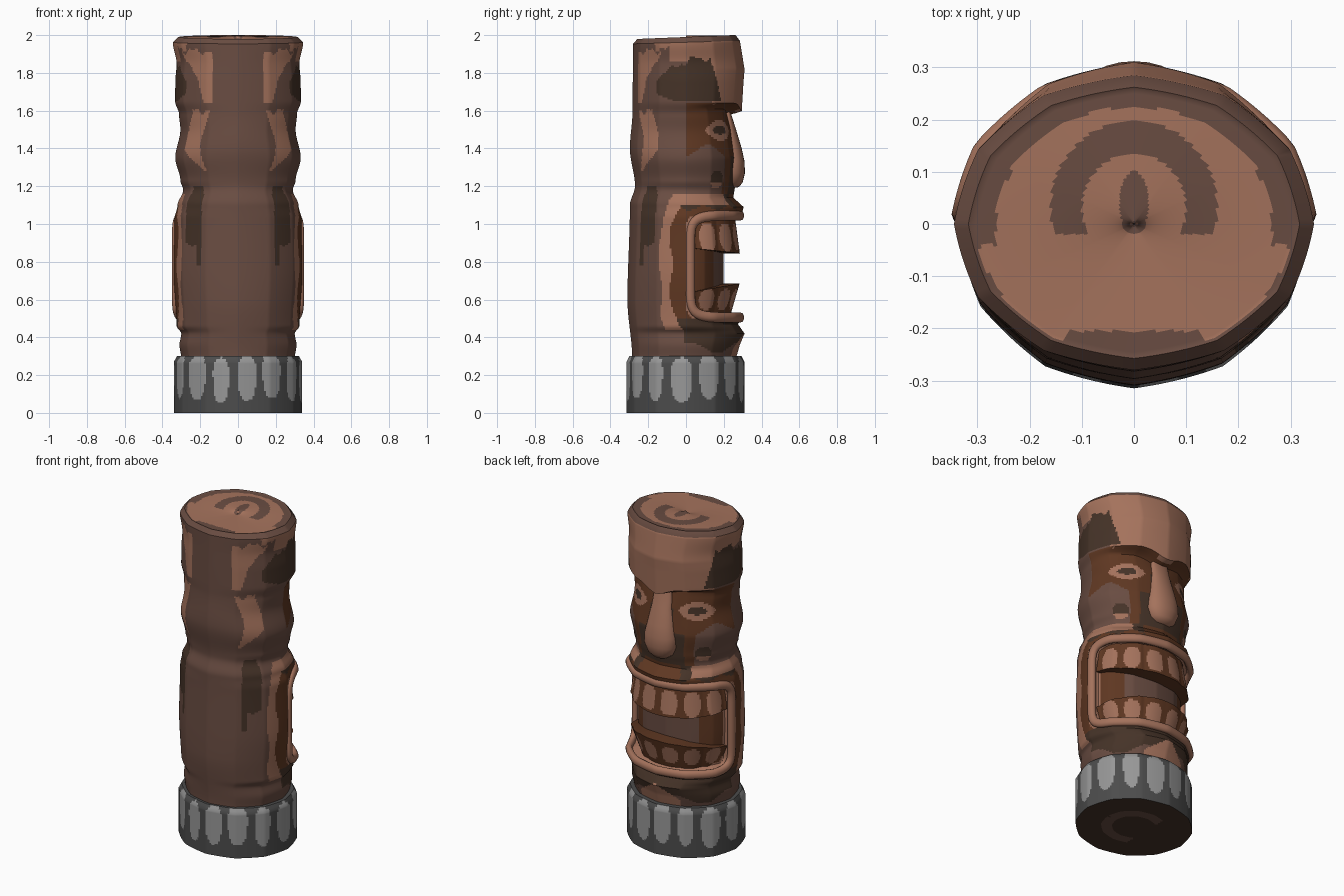
import bpy, bmesh, math
from math import sin, cos, pi, radians, degrees, atan2, hypot, exp

if "Cube" in bpy.data.objects:
    bpy.data.objects.remove(bpy.data.objects["Cube"])

def mat(name, r, g, b):
    m = bpy.data.materials.new(name)
    m.diffuse_color = (r, g, b, 1)
    m.use_nodes = True
    m.node_tree.nodes["Principled BSDF"].inputs["Base Color"].default_value = m.diffuse_color
    return m

MATS = [mat("light_wood", .375, .17, .108), mat("mid_wood", .142, .073, .054),
        mat("dark_wood", .060, .033, .021), mat("rust_wood", .115, .039, .016),
        mat("light_stone", .31, .31, .31), mat("dark_stone", .072, .072, .072)]
LIGHT, MID, DARK, RUST, STONE, STONE_D = range(6)

def grid(name, rows, rule, wrap=False, angle=40):
    """Skin of closed loops; rule(centre, normal) gives each face its colour."""
    n, bm = len(rows[0]), bmesh.new()
    vs = [[bm.verts.new(p) for p in r] for r in rows]
    for i in range(len(rows) if wrap else len(rows) - 1):
        a, b = vs[i], vs[(i + 1) % len(rows)]
        for j in range(n):
            k = (j + 1) % n
            bm.faces.new((a[j], a[k], b[k], b[j]))
    bmesh.ops.remove_doubles(bm, verts=bm.verts[:], dist=1e-5)
    bmesh.ops.recalc_face_normals(bm, faces=bm.faces[:])
    bm.normal_update()
    for f in bm.faces:
        f.smooth = True
        f.material_index = rule(f.calc_center_median(), f.normal)
    me = bpy.data.meshes.new(name)
    bm.to_mesh(me)
    bm.free()
    me.set_sharp_from_angle(angle=radians(angle))
    for m in MATS:
        me.materials.append(m)
    bpy.context.collection.objects.link(bpy.data.objects.new(name, me))

def lerp(table, z, ease=True):
    for (z0, v0), (z1, v1) in zip(table, table[1:]):
        if z <= z1:
            t = max(0, (z - z0) / (z1 - z0))
            return v0 + (v1 - v0) * (t * t * (3 - 2 * t) if ease else t)
    return table[-1][1]

def twelve(t):
    """Point of a softened unit twelve-sided polygon."""
    k = cos(pi / 12) / cos(t % (pi / 6) - pi / 12)
    k = 1 + (k - 1) * .55
    return k * cos(t), k * sin(t)

def face_angle(c):
    """Degrees away from the middle of the carved face (+y)."""
    return degrees(atan2(abs(c.x) / .33, c.y / .295))

def mouth_dist(f, z):
    """Signed distance to the rounded mouth outline on the unrolled surface."""
    qx, qz = abs(f) * .0056 - .405, abs(z - .775) - .20
    return hypot(max(qx, 0), max(qz, 0)) + min(max(qx, qz), 0) - .07

def brow_dip(f):
    return .045 * exp(-(f / 15) ** 2)

# --- carved trunk -----------------------------------------------------------
SIDE = [(.29, .30), (.36, .31), (.42, .30), (.46, .325), (.75, .34), (1.03, .335),
        (1.10, .32), (1.18, .29), (1.23, .305), (1.35, .332), (1.5, .305), (1.58, .312),
        (1.65, .333), (1.75, .332), (1.85, .325), (1.97, .345)]
FACE = [(.29, .265), (.36, .285), (.42, .31), (.47, .275), (.5, .295), (1.05, .295),
        (1.09, .305), (1.14, .25), (1.2, .26), (1.35, .27), (1.5, .245), (1.615, .22),
        (1.64, .295), (1.82, .31), (1.97, .285)]
BACK = [(.29, .285), (.6, .31), (1.1, .297), (1.2, .27), (1.4, .297), (1.6, .283), (1.97, .28)]
COLS = 192

def trunk_ring(z, s=1.0, top=None):
    pts, zz = [], min(z, 1.97)
    for j in range(COLS):
        t = 2 * pi * j / COLS
        px, py = twelve(t)
        x = lerp(SIDE, zz) * px
        y = (lerp(FACE, zz, False) if py > 0 else lerp(BACK, zz)) * py
        f = abs((degrees(t) + 90) % 360 - 180)
        w = min(1, max(0, -mouth_dist(f, z) / .02))         # hollow mouth
        x *= 1 - .13 * w
        if py > 0:
            y *= 1 - .33 * w
        h = (z if top is None else top) - brow_dip(f) * max(0, 1 - abs(z - 1.635) / .12)
        h += max(0, (h - 1.85) / .15) * (.037 * y - .01)     # sloping top
        pts.append((x * s, y * s, h))
    return pts

def trunk_colour(c, n):
    z, f = c.z, face_angle(c)
    a = 180 - f
    wob = .012 * sin(f * .25) + .008 * sin(f * .6 + 1)
    if z > 1.94 and n.z > .35:                              # cut top
        r = hypot(c.x / .31, c.y / .26) + .01 * sin(f * .3)
        arch = hypot(c.x, (c.y - .03) * .95)
        ring = .86 < r < 1 and c.y > -.04
        if hypot(c.x / .31, c.y / .26) > .97 or ring or (.10 < arch < .16 and c.y > -.02):
            return MID
        spot = (c.x / .028) ** 2 + ((c.y - .04) / .06) ** 2 < 1
        return MID if spot or (c.y < -.205 and abs(c.x) < .13) else LIGHT
    if z > 1.635 - brow_dip(f):                             # forehead
        if 57 < a < 128 + 60 * (1.68 - z):
            lo = 1.645 + max(0, 80 - a) * .002
            if lo < z < 1.775 + .10 * min(1, (a - 57) / 38) + wob - max(0, a - 118) * .006:
                return DARK
        if a > 118 or (a > 72 and z > 1.86) or (a > 56 and z > 1.93 + wob):
            return LIGHT
        edge = 34 + 30 * max(0, (z - 1.64) / .27) ** 1.5
        return LIGHT if 26 < a + wob * 100 < edge and z < 1.915 + wob else MID
    if z > 1.16:                                            # eyes and cheeks
        ex, ez = (f - 45) / 22, (z - 1.495) / .056
        e = abs(ex) ** 1.7 + abs(ez) ** 1.5
        if e < 1:
            pupil = (ex / .52) ** 2 + ((ez - .05) / .42) ** 2 < 1
            return DARK if pupil else LIGHT
        if f < 90 and z > 1.39 + .03 * sin(f * .12):
            return DARK if f < 17 and z < 1.5 else RUST
        if f < 42 + 150 * wob:
            return DARK if f < 30 and z < 1.36 else RUST
        if z < 1.3 and (f - 52) ** 2 / 90 + ((z - 1.235) / .05) ** 2 < 1:
            return DARK if z > 1.22 else LIGHT
        lo = 35 + 6 * sin((z - 1.28) * 12)
        if lo < a + 3 < lo + 22 * min(1, max(0, (z - 1.27) / .12)) and z < 1.6 + wob:
            return LIGHT
        return DARK if 38 < a < 54 and z < 1.2 else MID
    d = mouth_dist(f, z)                                    # mouth surround
    if d < -.03:
        return RUST if f > 50 or z > .95 or z < .6 else MID
    if z > 1.04 and f < 96:
        if z < 1.085 + .012 * sin(f * .2):
            return RUST
        return LIGHT if f > 38 and z > 1.1 else DARK if f > 26 else RUST
    if d < .03:
        return LIGHT if z > .5 else DARK
    if z > .44:
        if d < .115 + .012 * sin(z * 22):
            return RUST if z > .5 else DARK
        if d < .18 + .012 * sin(z * 17):
            return LIGHT
        drip = 36 < a < 41 and z > .78
        return DARK if drip or 36 < a < 57 and z > .88 + .0025 * abs(a - 47) else MID
    if f < 26 and z < .43 - .0035 * f:
        return LIGHT
    return DARK if f < 92 and z > .345 + .03 * sin(f * .09) else MID

rings = [trunk_ring(.29 + i * .01) for i in range(169)] + [trunk_ring(1.97, .92, 2.0)]
rings += [trunk_ring(1.97, .90 * (1 - i / 40), 1.997) for i in range(41)]
grid("carved_trunk", rings, trunk_colour)

# --- stone base with rounded light panels -------------------------------------
def base_ring(z, s):
    ring = [twelve(2 * pi * j / COLS) for j in range(COLS)]
    return [(.34 * s * x, (.31 if y > 0 else .315) * s * y, z) for x, y in ring]

def base_colour(c, n):
    if n.z < -.5:                                           # underside
        arc = hypot(c.x, c.y)
        return MID if .12 < arc < .18 and c.x > -.08 else DARK
    k, u = divmod(degrees(atan2(c.x, -c.y)) + 4, 360 / 14)
    u = (u - 180 / 14) / (9.6 + 1.2 * sin(k * 2.3))
    v = (c.z - .185 - .012 * sin(k * 1.7)) / .12
    return STONE if u * u * (1.15 - .25 * v) + abs(v) ** 3.2 < 1 and n.z < .9 else STONE_D

rings = [base_ring(0, i / 16) for i in range(16)]
rings += [base_ring(.27 * i / 30, 1) for i in range(31)]
rings += [base_ring(.285, .975), base_ring(.30, .95), base_ring(.30, .75)]
grid("stone_base", rings, base_colour)

# --- raised lip around the mouth ----------------------------------------------
def on_surface(u, z, out):
    px, py = twelve(pi / 2 - u / .32)
    return ((.334 + out) * px, (.288 + out) * py, z)

rings = []
for i in range(160):
    c, s = cos(2 * pi * i / 160), sin(2 * pi * i / 160)
    r = (abs(c) ** 8 + abs(s) ** 8) ** (-1 / 8)
    nu, nz = c ** 7 / .475, s ** 7 / .27
    ring = []
    for k in range(10):
        q = 2 * pi * k / 10
        w = .027 * cos(q) / hypot(nu, nz)
        ring.append(on_surface(.475 * c * r + w * nu, .775 + .27 * s * r + w * nz, .02 * sin(q)))
    rings.append(ring)
grid("mouth_lip", rings, lambda c, n: LIGHT, wrap=True, angle=60)

# --- two rows of teeth ----------------------------------------------------------
def teeth(name, z_root, z_tip, s_root, s_tip, droop, zc, zh):
    rows = []
    for i in range(121):
        t = radians(8 + 164 * i / 120)
        px, py = twelve(t)
        bulge = 1 + .025 * abs(sin(pi * abs(degrees(t) - 90) / 26))
        prof = [((s_root + (s_tip - s_root) * k / 12) * bulge,
                 z_root + (z_tip + droop * py - z_root) * k / 12) for k in range(13)]
        prof += [(.62, prof[-1][1]), (.62, z_root)]
        rows.append([(.325 * s * px, .295 * s * py, z) for s, z in prof])

    def colour(c, n):
        u, v = (face_angle(c) % 26 - 13) / 9.5, (c.z - zc) / zh
        front = hypot(c.x / .325, c.y / .295) > .8
        return LIGHT if u * u + abs(v) ** 3 < 1 and front else RUST
    grid(name, rows, colour)

teeth("upper_teeth", 1.03, .875, .88, .965, -.03, .93, .075)
teeth("lower_teeth", .52, .635, .80, .96, .05, .60, .055)

# --- nose -------------------------------------------------------------------------
NOSE = [(1.62, .05, .23), (1.58, .058, .24), (1.5, .068, .265), (1.4, .088, .295),
        (1.33, .104, .31), (1.27, .106, .312), (1.22, .085, .30), (1.195, .05, .28), (1.19, 0, .22)]
rings = []
for z, w, d in NOSE:
    qs = [2 * pi * k / 24 for k in range(24)]
    rings.append([(w * cos(q), .22 + ((d - .22) * sin(q) ** .7 if q < pi - .01 else .04 * sin(q)), z)
                  for q in qs])
grid("nose", rings, lambda c, n: LIGHT, angle=60)
